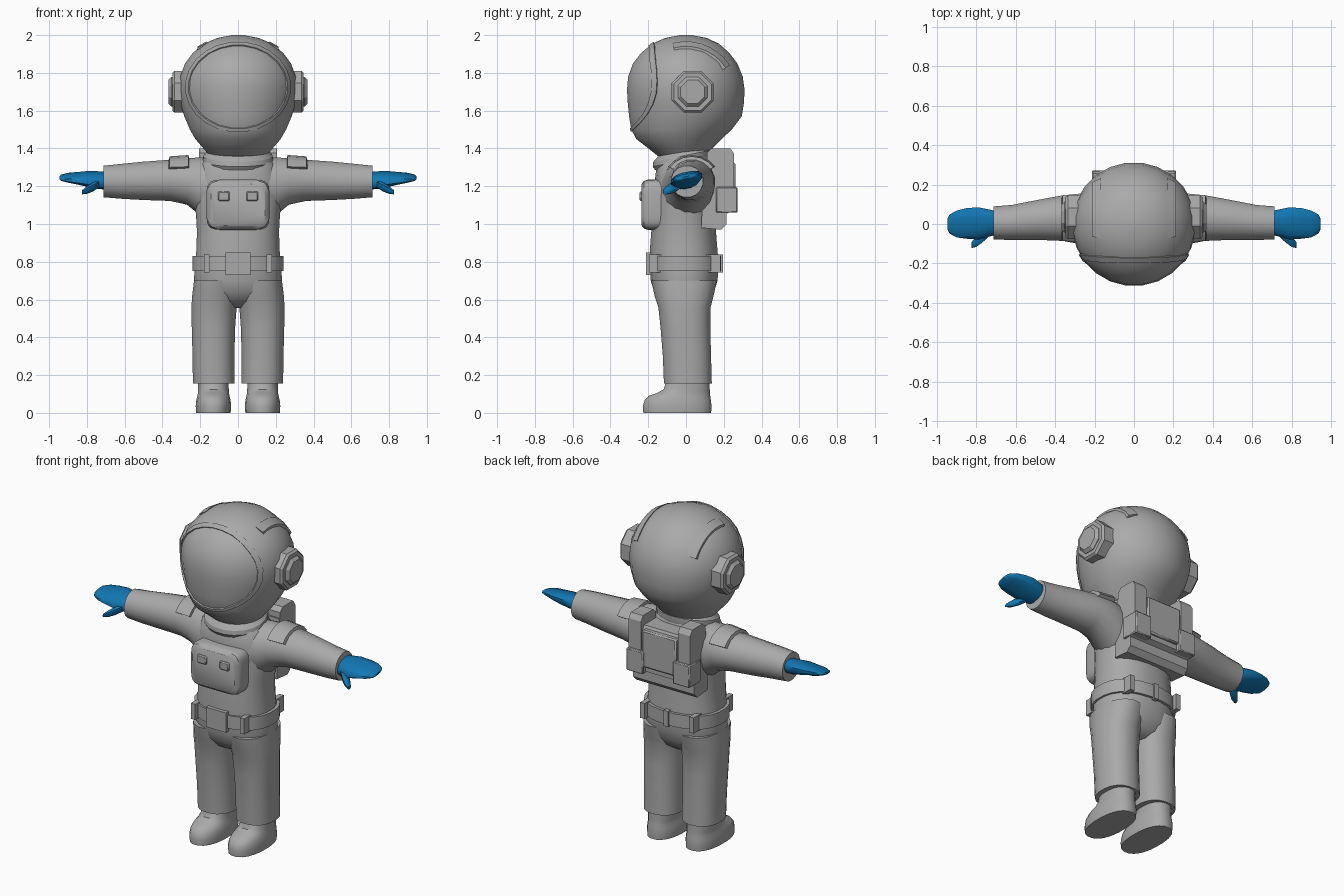
import bpy, bmesh, math
from mathutils import Vector


def material(name, rgb):
    m = bpy.data.materials.new(name)
    m.diffuse_color = (*rgb, 1)
    return m


GREY = material("suit grey", (0.40, 0.40, 0.40))
BLUE = material("glove blue", (0.006, 0.185, 0.45))


def finish(name, bm, mat=GREY, mirror=False, angle=35, bevel=0, segs=1):
    bmesh.ops.recalc_face_normals(bm, faces=bm.faces[:])
    me = bpy.data.meshes.new(name)
    bm.to_mesh(me)
    bm.free()
    me.materials.append(mat)
    ob = bpy.data.objects.new(name, me)
    bpy.context.collection.objects.link(ob)
    bpy.ops.object.select_all(action='DESELECT')
    bpy.context.view_layer.objects.active = ob
    ob.select_set(True)
    bpy.ops.object.shade_smooth_by_angle(angle=math.radians(angle))
    if bevel:
        b = ob.modifiers.new("bevel", 'BEVEL')
        b.width, b.segments = bevel, segs
    if mirror:
        ob.modifiers.new("mirror", 'MIRROR').use_mirror_merge = False
    return ob


def oval(r1, r2, n, e):
    # superellipse outline, e = 2 is a plain ellipse
    for i in range(n):
        a = 2 * math.pi * (i + 0.5) / n
        c, s = math.cos(a), math.sin(a)
        yield (r1 * math.copysign(abs(c) ** (2 / e), c),
               r2 * math.copysign(abs(s) ** (2 / e), s))


def ring_z(z, cx, front, back, rx, n=20, e=2.3, tilt=0):
    cy, ry = (front + back) / 2, (back - front) / 2
    return [Vector((cx + u, cy + v, z + tilt * v)) for u, v in oval(rx, ry, n, e)]


def ring_x(x, cy, cz, ry, rz, n=16, e=2, tilt=0):
    return [Vector((x, cy + u, cz + v + tilt * u)) for u, v in oval(ry, rz, n, e)]


def loft(name, rings, closed=False, **kw):
    bm = bmesh.new()
    rows = [[bm.verts.new(p) for p in r] for r in rings]
    n = len(rows[0])
    pairs = list(zip(rows, rows[1:])) + ([(rows[-1], rows[0])] if closed else [])
    for a, b in pairs:
        for i in range(n):
            j = (i + 1) % n
            bm.faces.new((a[i], a[j], b[j], b[i]))
    if not closed:
        bm.faces.new(rows[0])
        bm.faces.new(rows[-1])
    return finish(name, bm, **kw)


def box(name, x, y, z, **kw):
    bm = bmesh.new()
    bmesh.ops.create_cube(bm, size=1)
    for v in bm.verts:
        v.co = [(lo + hi) / 2 + c * (hi - lo) for c, (lo, hi) in zip(v.co, (x, y, z))]
    return finish(name, bm, **kw)


def prism(name, x0, x1, profile, **kw):
    # y-z profile extruded along x
    return loft(name, [[Vector((x, y, z)) for y, z in profile] for x in (x0, x1)], **kw)


# Suit torso
loft("torso", [ring_z(z, 0, f, b, r, 24) for z, f, b, r in (
    (0.555, -0.07, 0.07, 0.10), (0.59, -0.13, 0.12, 0.18), (0.64, -0.17, 0.15, 0.225),
    (0.70, -0.188, 0.168, 0.235), (0.78, -0.193, 0.175, 0.23), (0.86, -0.193, 0.168, 0.222),
    (0.96, -0.185, 0.16, 0.219), (1.05, -0.178, 0.155, 0.224), (1.14, -0.17, 0.155, 0.235),
    (1.24, -0.165, 0.15, 0.23), (1.32, -0.155, 0.14, 0.20), (1.38, -0.12, 0.12, 0.14))])

# Trouser legs and boots
loft("leg", [ring_z(z, cx, f, b, r) for z, cx, f, b, r in (
    (0.155, 0.128, -0.118, 0.138, 0.112), (0.30, 0.130, -0.124, 0.134, 0.112),
    (0.45, 0.130, -0.136, 0.130, 0.116), (0.56, 0.127, -0.148, 0.132, 0.121),
    (0.62, 0.122, -0.168, 0.148, 0.122), (0.70, 0.118, -0.185, 0.165, 0.116))], mirror=True)
loft("boot", [ring_z(z, 0.13, f, b, r) for z, f, b, r in (
    (0.0, -0.228, 0.135, 0.092), (0.035, -0.23, 0.137, 0.095), (0.065, -0.222, 0.134, 0.092),
    (0.09, -0.20, 0.130, 0.086), (0.105, -0.155, 0.128, 0.083), (0.125, -0.12, 0.127, 0.082),
    (0.18, -0.10, 0.125, 0.081))], mirror=True)

# Sleeves, flared where they meet the torso
loft("sleeve", [ring_x(x, cy, (lo + hi) / 2, ry, (hi - lo) / 2) for x, cy, lo, hi, ry in (
    (0.12, 0.0, 1.02, 1.35, 0.14), (0.21, 0.015, 1.05, 1.355, 0.135),
    (0.27, 0.025, 1.10, 1.35, 0.13), (0.36, 0.03, 1.12, 1.342, 0.118),
    (0.50, 0.02, 1.125, 1.332, 0.102), (0.62, 0.008, 1.132, 1.32, 0.09),
    (0.712, 0.005, 1.14, 1.31, 0.086))], mirror=True)

# Gloves with thumb
loft("glove", [ring_x(x, cy, cz, ry, rz, 12, 2.3, 0.2) for x, cy, cz, ry, rz in (
    (0.69, 0.005, 1.23, 0.06, 0.045), (0.74, 0.005, 1.232, 0.072, 0.044),
    (0.79, 0.003, 1.238, 0.084, 0.039), (0.85, 0.003, 1.242, 0.080, 0.029),
    (0.90, 0.0, 1.245, 0.070, 0.021), (0.935, 0.0, 1.245, 0.050, 0.013),
    (0.945, 0.0, 1.245, 0.030, 0.006))], mat=BLUE, mirror=True, angle=50)
loft("thumb", [ring_x(x, cy, cz, ry, rz, 8) for x, cy, cz, ry, rz in (
    (0.735, -0.04, 1.215, 0.025, 0.024), (0.77, -0.065, 1.195, 0.032, 0.026),
    (0.80, -0.09, 1.180, 0.028, 0.022), (0.825, -0.108, 1.168, 0.016, 0.012))],
    mat=BLUE, mirror=True, angle=50)

# Helmet
HELMET = ((1.36, -0.15, 0.11, 0.15), (1.40, -0.20, 0.14, 0.185), (1.45, -0.265, 0.19, 0.228),
          (1.50, -0.292, 0.245, 0.257), (1.57, -0.304, 0.298, 0.287), (1.64, -0.311, 0.309, 0.307),
          (1.71, -0.315, 0.313, 0.315), (1.78, -0.309, 0.303, 0.309), (1.85, -0.283, 0.274, 0.283),
          (1.905, -0.24, 0.232, 0.242), (1.955, -0.18, 0.176, 0.182), (1.985, -0.11, 0.11, 0.11),
          (2.0, -0.03, 0.03, 0.03))
loft("helmet", [ring_z(z, 0, f, b, r, 24, 2) for z, f, b, r in HELMET], angle=30)


def helmet_front(x, z):
    for a, b in zip(HELMET, HELMET[1:]):
        if a[0] <= z <= b[0]:
            t = (z - a[0]) / (b[0] - a[0])
            f, k, r = (p + (q - p) * t for p, q in zip(a[1:], b[1:]))
            return (f + k) / 2 - (k - f) / 2 * math.sqrt(max(0, 1 - (x / r) ** 2))


# Raised rim around the visor
rim = []
for w, h, lift in ((0.258, 0.218, 0.97), (0.258, 0.218, 1.022), (0.275, 0.235, 1.022), (0.275, 0.235, 0.97)):
    row = []
    for u, v in oval(w, h, 24, 2):
        p = Vector((u, helmet_front(u, 1.725 + v), v + 0.025)) * lift
        row.append(p + Vector((0, 0, 1.70)))
    rim.append(row)
loft("visor_rim", rim, closed=True)

# Ear caps
loft("ear_cap", [ring_x(x, 0.035, 1.70, r, r, 8) for x, r in (
    (0.27, 0.12), (0.335, 0.12), (0.348, 0.108))], mirror=True, angle=20)
loft("ear_button", [ring_x(x, 0.035, 1.70, r, r, 8) for x, r in (
    (0.33, 0.085), (0.352, 0.085), (0.368, 0.068))], mirror=True, angle=20)

# Curved strips on top of the helmet
strip = []
for i in range(8):
    a = math.radians(-15 + 72 * i / 7)
    d = Vector((0, math.sin(a), math.cos(a)))
    c = Vector((0, 0, 1.69)) + d * 0.255
    strip.append([c + d * h + Vector((x, 0, 0)) for x, h in (
        (0.168, -0.03), (0.168, 0.022), (0.214, -0.004), (0.214, -0.05))])
loft("helmet_strip", strip, mirror=True, angle=25)

# Neck collar, lower at the front
loft("collar", [ring_z(z, 0, f, b, r, 20, 2, 0.2) for z, f, b, r in (
    (1.315, -0.165, 0.13, 0.182), (1.335, -0.178, 0.135, 0.188), (1.36, -0.175, 0.135, 0.185),
    (1.385, -0.15, 0.12, 0.165))], angle=25)

# Shoulder pads wrapped over the sleeves
pad = []
for deg in (32, 50, 70, 90, 110, 130, 148):
    c, s = math.cos(math.radians(deg)), math.sin(math.radians(deg))
    pad.append([Vector((x, 0.03 + (ry + h) * c, 1.235 + (rz + h) * s)) for x, ry, rz, h in (
        (0.255, 0.13, 0.112, -0.02), (0.262, 0.13, 0.112, 0.018),
        (0.362, 0.118, 0.105, 0.018), (0.372, 0.118, 0.105, -0.02))])
loft("shoulder_pad", pad, mirror=True)

# Belt, loops and buckle
loft("belt", [ring_z(z, 0, -0.203, 0.187, 0.243, 24) for z in (0.75, 0.83)])
box("front_belt_loop", (0.15, 0.18), (-0.197, -0.12), (0.743, 0.838), mirror=True)
box("back_belt_loop", (0.15, 0.18), (0.10, 0.183), (0.743, 0.838), mirror=True)
box("centre_belt_loop", (-0.015, 0.015), (0.12, 0.195), (0.743, 0.838))
box("buckle", (-0.067, 0.067), (-0.213, -0.15), (0.73, 0.85))

# Chest control box: rounded outline, softened front edge
loft("chest_box", [[Vector((u, y, 1.102 + v)) for u, v in oval(r, r - 0.033, 24, 6)]
                   for y, r in ((-0.13, 0.165), (-0.20, 0.167), (-0.222, 0.160), (-0.235, 0.143))])
box("chest_button", (0.044, 0.106), (-0.245, -0.21), (1.122, 1.173), mirror=True, bevel=0.006)

# Backpack core, top posts, panel and lower pouches
prism("backpack", -0.205, 0.205, ((0.08, 0.98), (0.185, 0.97), (0.215, 1.0), (0.215, 1.055),
                                  (0.245, 1.07), (0.245, 1.30), (0.225, 1.34), (0.10, 1.34)), angle=20)
prism("backpack_post", 0.125, 0.207, ((0.11, 1.28), (0.11, 1.375), (0.135, 1.40), (0.235, 1.40),
                                      (0.255, 1.37), (0.255, 1.15)), mirror=True, angle=20)
box("backpack_panel", (-0.115, 0.115), (0.20, 0.262), (1.10, 1.325), bevel=0.008)
box("backpack_pouch", (0.10, 0.213), (0.16, 0.272), (1.06, 1.195), mirror=True, bevel=0.005)
